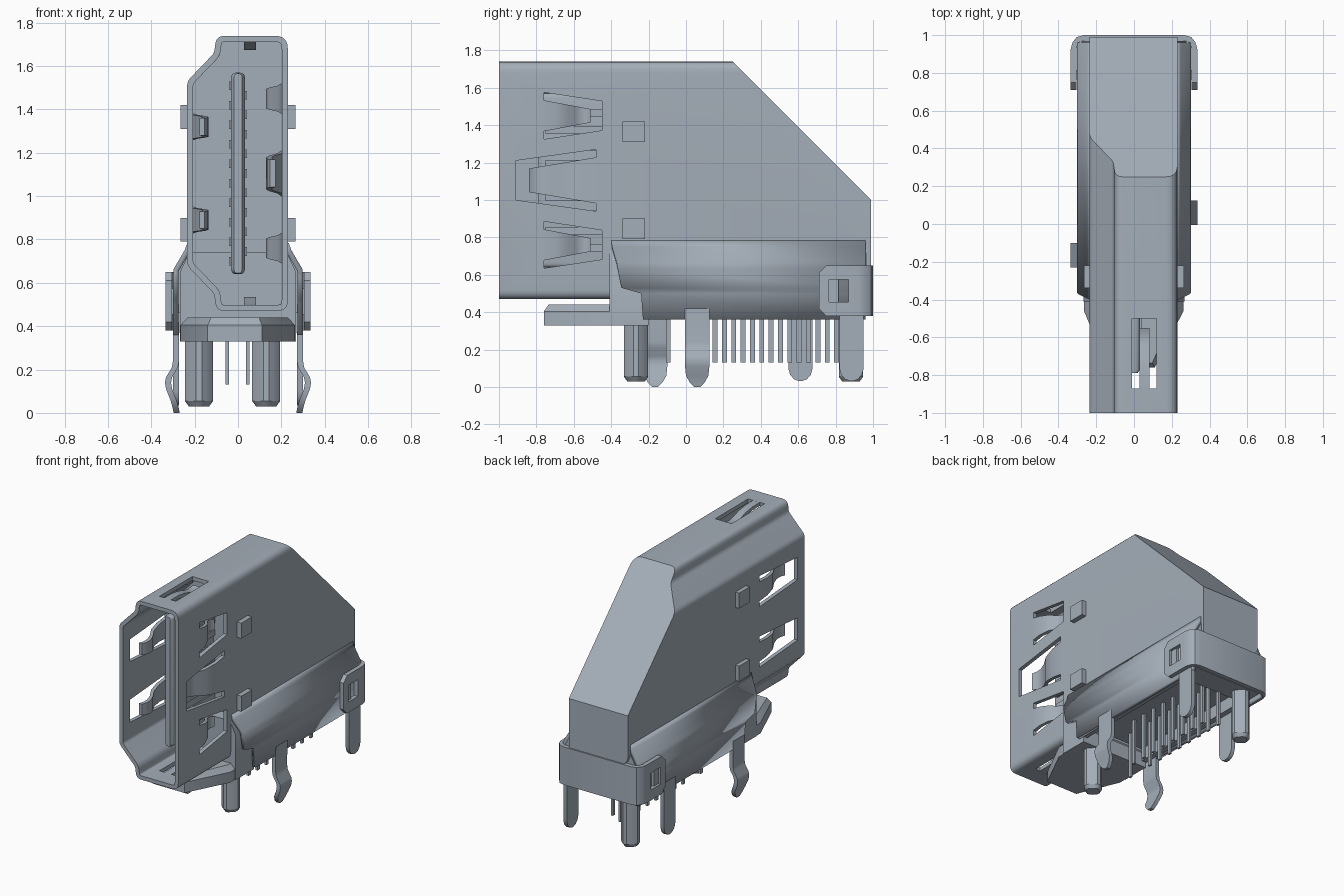
import bpy, bmesh, math
from mathutils import Vector

if "Cube" in bpy.data.objects:
    bpy.data.objects.remove(bpy.data.objects["Cube"], do_unlink=True)

metal = bpy.data.materials.new("blue_grey")
metal.use_nodes = True
metal.diffuse_color = (0.37, 0.42, 0.48, 1)
for node in metal.node_tree.nodes:
    if node.type == 'BSDF_PRINCIPLED':
        node.inputs["Base Color"].default_value = (0.37, 0.42, 0.48, 1)


def finish(name, bm):
    bmesh.ops.recalc_face_normals(bm, faces=bm.faces)
    me = bpy.data.meshes.new(name)
    bm.to_mesh(me)
    bm.free()
    me.materials.append(metal)
    ob = bpy.data.objects.new(name, me)
    bpy.context.collection.objects.link(ob)
    smooth(me)
    return ob


def smooth(me):
    me.shade_smooth()
    me.set_sharp_from_angle(angle=math.radians(32))


def skin(bm, rings, closed):
    """Join neighbouring rows of points with quads."""
    rows = [[bm.verts.new(p) for p in r] for r in rings]
    n = len(rows[0])
    for a, b in zip(rows, rows[1:]):
        for i in range(n if closed else n - 1):
            j = (i + 1) % n
            bm.faces.new((a[i], a[j], b[j], b[i]))
    return rows


def loft(name, rings):
    bm = bmesh.new()
    rows = skin(bm, rings, True)
    bm.faces.new(rows[0])
    bm.faces.new(rows[-1])
    return finish(name, bm)


def sheet(name, rows, thick):
    bm = bmesh.new()
    skin(bm, rows, False)
    ob = finish(name, bm)
    m = ob.modifiers.new("thickness", 'SOLIDIFY')
    m.thickness, m.offset = thick, 0
    return ob


def box(name, x0, x1, y0, y1, z0, z1):
    return loft(name, [[(x0, y0, z), (x1, y0, z), (x1, y1, z), (x0, y1, z)] for z in (z0, z1)])


def rounded(corners, n=5):
    """Fillet each (x, y, radius) corner with a quadratic arc."""
    out = []
    for i, (x, y, r) in enumerate(corners):
        p = Vector((x, y))
        a = Vector(corners[i - 1][:2]) - p
        b = Vector(corners[(i + 1) % len(corners)][:2]) - p
        turn = math.pi - a.angle(b)
        d = min(r * math.tan(turn / 2), 0.48 * a.length, 0.48 * b.length)
        a, b = p + a.normalized() * d, p + b.normalized() * d
        for k in range(n + 1):
            t = k / n
            out.append((1 - t) ** 2 * a + 2 * t * (1 - t) * p + t * t * b)
    return out


def cut(ob, cutters):
    """Subtract the cutters, bake the modifiers and delete the cutters."""
    for c in cutters:
        m = ob.modifiers.new("cut", 'BOOLEAN')
        m.operation, m.solver, m.object = 'DIFFERENCE', 'EXACT', c
        c.hide_render = True
    dg = bpy.context.evaluated_depsgraph_get()
    me = bpy.data.meshes.new_from_object(ob.evaluated_get(dg))
    ob.modifiers.clear()
    ob.data = me
    smooth(me)
    for c in cutters:
        bpy.data.objects.remove(c, do_unlink=True)


# Port shell: stepped profile pushed back, with a sloped rear
profile = rounded([(.23, .47, .05), (.23, 1.74, .06), (-.10, 1.74, .06), (-.11, 1.66, .05),
                   (-.235, 1.53, .06), (-.235, .68, .06), (-.11, .55, .05), (-.10, .47, .06)])
bm = bmesh.new()
rows = skin(bm, [[(p.x, y, p.y) for p in profile] for y in (-1, .99)], True)
bm.faces.new(rows[1])
res = bmesh.ops.bisect_plane(bm, geom=bm.verts[:] + bm.edges[:] + bm.faces[:], plane_co=(0, .25, 1.74),
                             plane_no=(0, 1, 1), clear_outer=True)
bmesh.ops.holes_fill(bm, edges=[e for e in res["geom_cut"] if isinstance(e, bmesh.types.BMEdge)], sides=0)
shell = finish("shell", bm)
sol = shell.modifiers.new("wall", 'SOLIDIFY')
sol.thickness, sol.offset, sol.use_even_offset = .028, -1, True

# Spring windows: (place, centre, root, end, free end, root half height, end half height, arm width)
place = {"left": lambda a, b, d: (.23 - d, a, b), "right": lambda a, b, d: (-.235 + d, a, b),
         "top": lambda a, b, d: (b, a, 1.74 - d), "bottom": lambda a, b, d: (b, a, .47 + d)}
windows = [("left", 1.45, -.76, -.45, -.51, .125, .078, .042), ("left", .76, -.76, -.45, -.51, .125, .078, .042),
           ("left", 1.105, -.48, -.91, -.84, .165, .105, .042),
           ("right", 1.32, -.49, -.92, -.86, .11, .08, .04), ("right", .89, -.49, -.92, -.86, .11, .08, .04),
           ("top", .055, -.87, -.50, -.55, .065, .065, .038), ("bottom", .055, -.87, -.50, -.55, .065, .065, .038)]
cutters = []
for side, c, root, end, free, hr, he, w in windows:
    f = place[side]
    outline = [(root, c + hr), (end, c + he), (end, c - he), (root, c - hr)]
    cutters.append(loft("window_cutter", [[f(a, b, d) for a, b in outline] for d in (-.05, .06)]))
    deep = .075 if side in ("left", "right") else .04
    rings = []
    for t, k in ((-.02, 0), (.25, .03), (.5, .3), (.68, .8), (.82, 1), (.92, .95), (1, .75)):
        a = root + (free - root) * t
        h = (hr + (he - hr) * t) - w
        d = deep * k
        rings.append([f(a, c - h, d), f(a, c + h, d), f(a, c + h, d + .025), f(a, c - h, d + .025)])
    loft(side + "_contact_spring", rings)
cut(shell, cutters)

# Inner back wall and contact tongue
loft("port_back_wall", [[(p.x * .93, y, 1.105 + (p.y - 1.105) * .97) for p in profile] for y in (-.32, -.22)])
tongue = rounded([(-.032, .64, .025), (.032, .64, .025), (.032, 1.57, .025), (-.032, 1.57, .025)], 4)
loft("tongue", [[(p.x * s, y, 1.105 + (p.y - 1.105) * (.99 if s < 1 else 1)) for p in tongue]
                for y, s in ((-.79, .6), (-.77, 1), (-.3, 1))])
for s, n in ((-1, 10), (1, 9)):
    for i in range(n):
        z = 1.105 + (i - (n - 1) / 2) * .09
        box("tongue_contact", s * .036 - .005, s * .036 + .005, -.75, -.3, z - .02, z + .02)

# Flared skirt, wall bumps and latch tabs on both sides
for s in (-1, 1):
    edge = [(.222, .78, -.40), (.235, .745, -.395), (.285, .66, -.37), (.288, .63, -.365),
            (.288, .53, -.345), (.288, .50, -.24), (.288, .36, -.23)]
    sheet("skirt", [[(s * x, y, z), (s * x, .96, z)] for x, z, y in edge], .025)
    for z in (.845, 1.365):
        box("wall_bump", s * .22, s * .265, -.34, -.22, z - .055, z + .055)
    box("latch_tab", s * .29, s * .318, .765, .815, .455, .575)

# Rear clip wrapping round the back corners
plan = [(-.32, .71, .42, .61), (-.32, .75, .38, .65), (-.32, .925, .38, .65), (-.312, .955, .38, .65),
        (-.295, .977, .38, .65), (-.265, .985, .38, .65)]
plan += [(-x, y, a, b) for x, y, a, b in reversed(plan)]
clip = sheet("rear_clip", [[(x, y, a) for x, y, a, b in plan], [(x, y, b) for x, y, a, b in plan]], .03)
cut(clip, [box("latch_cutter", -.5, .5, .765, .87, .455, .575)])

# Plastic base: front wall, floor, rear bar and forward lip
def section(w, z0, z1=.74):
    return [(-w, z0), (w, z0), (w, .65), (.225, z1), (-.225, z1), (-w, .65)]

loft("base_front", [[(x, y, z) for x, z in section(.268, .33)] for y in (-.41, -.20)])
loft("base_floor", [[(x, y, z) for x, z in section(.278, .46)] for y in (-.22, .968)])
box("base_rear_bar", -.27, .27, .80, .965, .38, .47)
for s in (-1, 1):
    box("base_side_rail", s * .235, s * .278, -.2, .85, .37, .47)
lip = [(-.14, -.76), (.11, -.76), (.262, -.46), (.262, -.22), (-.265, -.22), (-.265, -.46)]
loft("base_lip", [[(x * k, max(y, -.76) + g, z) for x, y in lip]
                  for z, k, g in ((.33, 1, 0), (.405, 1, 0), (.44, .88, .025))])

# Locating pegs
for name, px, py in (("front_peg", .13, -.267), ("rear_peg", -.18, .882)):
    rings = []
    for z, r in ((.03, .048), (.055, .066), (.42, .066)):
        ring = []
        for i in range(16):
            a = math.tau * (i + .5) / 16
            q = r * (1 if i % 4 in (0, 3) else .9)
            ring.append((px + q * math.cos(a), py + q * math.sin(a), z))
        rings.append(ring)
    loft(name, rings)


# Board legs: path of (x, z, half width)
def leg(name, s, y, path):
    t = .014
    loft(name, [[(s * (x - t), y - w, z), (s * (x + t), y - w, z), (s * (x + t), y + w, z), (s * (x - t), y + w, z)]
                for x, z, w in path])

spring = [(.287, .42, .065), (.286, .24, .065), (.291, .21, .065), (.318, .165, .065), (.323, .14, .065),
          (.318, .11, .065), (.298, .06, .06), (.288, .025, .04), (.283, .0, .015)]
straight = [(.287, .42, .065), (.287, .10, .065), (.287, .065, .055), (.287, .042, .035), (.287, .033, .012)]
leg("left_spring_leg", 1, .06, spring)
leg("right_spring_leg", -1, -.165, spring)
leg("left_rear_leg", 1, .885, straight)
leg("right_rear_leg", -1, .612, straight)

# Solder pins in two staggered rows
for i in range(19):
    if i in (1, 2):
        continue
    x, y = (-.05, .046)[i % 2], -.095 + i * .05
    box("solder_pin", x - .008, x + .008, y - .013, y + .013, .13, .48)
